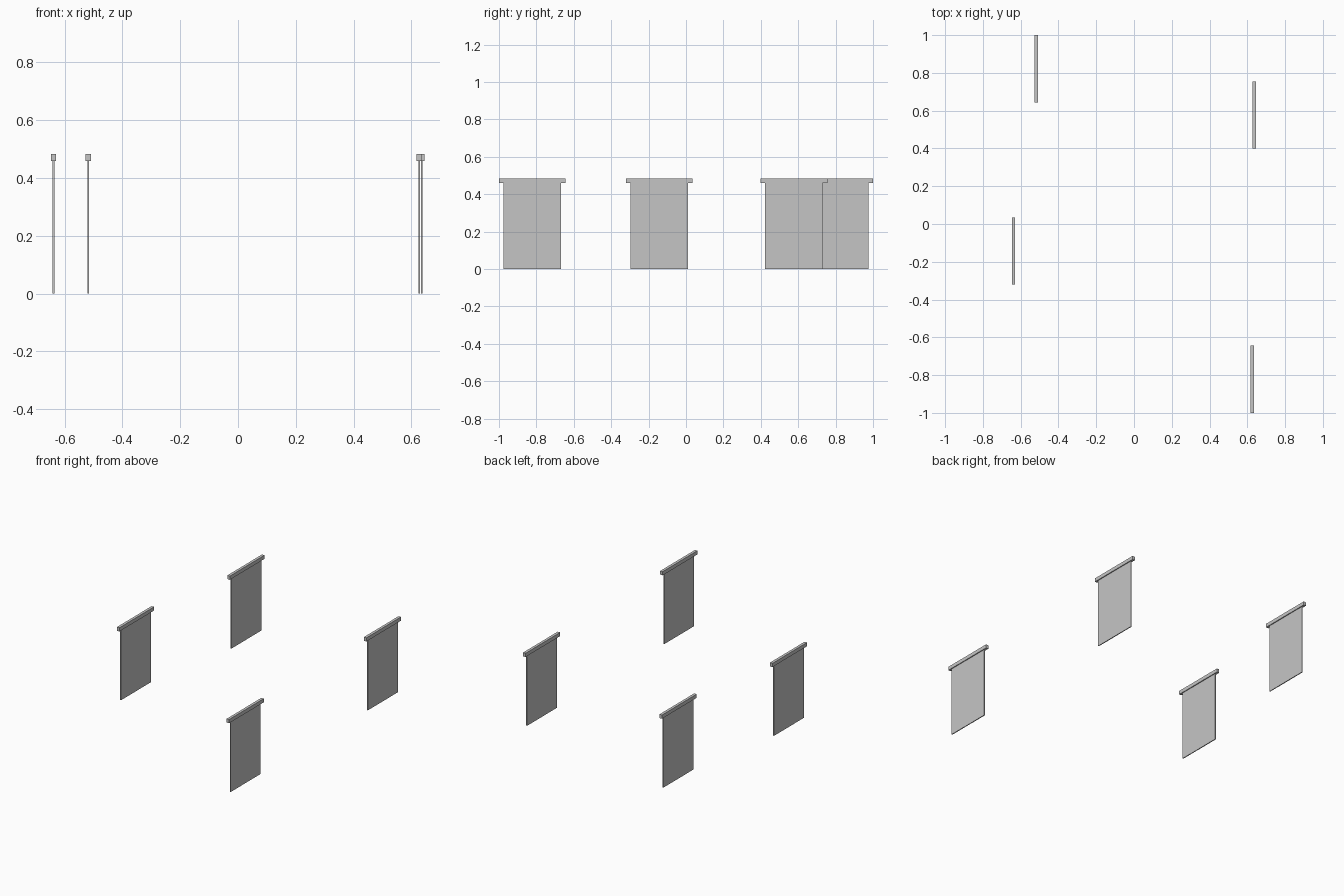
import bpy

if "Cube" in bpy.data.objects:
    bpy.data.objects.remove(bpy.data.objects["Cube"])

# One plain grey for everything
grey = bpy.data.materials.new("light_grey")
grey.diffuse_color = (0.56, 0.56, 0.56, 1)
grey.use_nodes = True
grey.node_tree.nodes["Principled BSDF"].inputs["Base Color"].default_value = grey.diffuse_color


def box(name, centre, size):
    bpy.ops.mesh.primitive_cube_add(size=1, location=centre)
    ob = bpy.context.object
    ob.name = name
    ob.scale = size
    bpy.ops.object.transform_apply(location=False, rotation=False, scale=True)
    ob.data.materials.append(grey)


ROD_Z0, TOP = 0.459, 0.483        # underside and top of the rail
ROD_LEN, ROD_W = 0.357, 0.018
SHEET_LEN, SHEET_T = 0.308, 0.006

# Four hanging blinds: x, y of each centre
places = [(-0.638, -0.143), (-0.518, 0.8215), (0.636, 0.577), (0.627, -0.8215)]
for i, (x, y) in enumerate(places, 1):
    # top rail
    box(f"top_rail_{i}", (x, y, (ROD_Z0 + TOP) / 2), (ROD_W, ROD_LEN, TOP - ROD_Z0))
    # hanging sheet, from the ground up to the rail
    box(f"hanging_sheet_{i}", (x, y, ROD_Z0 / 2), (SHEET_T, SHEET_LEN, ROD_Z0))
